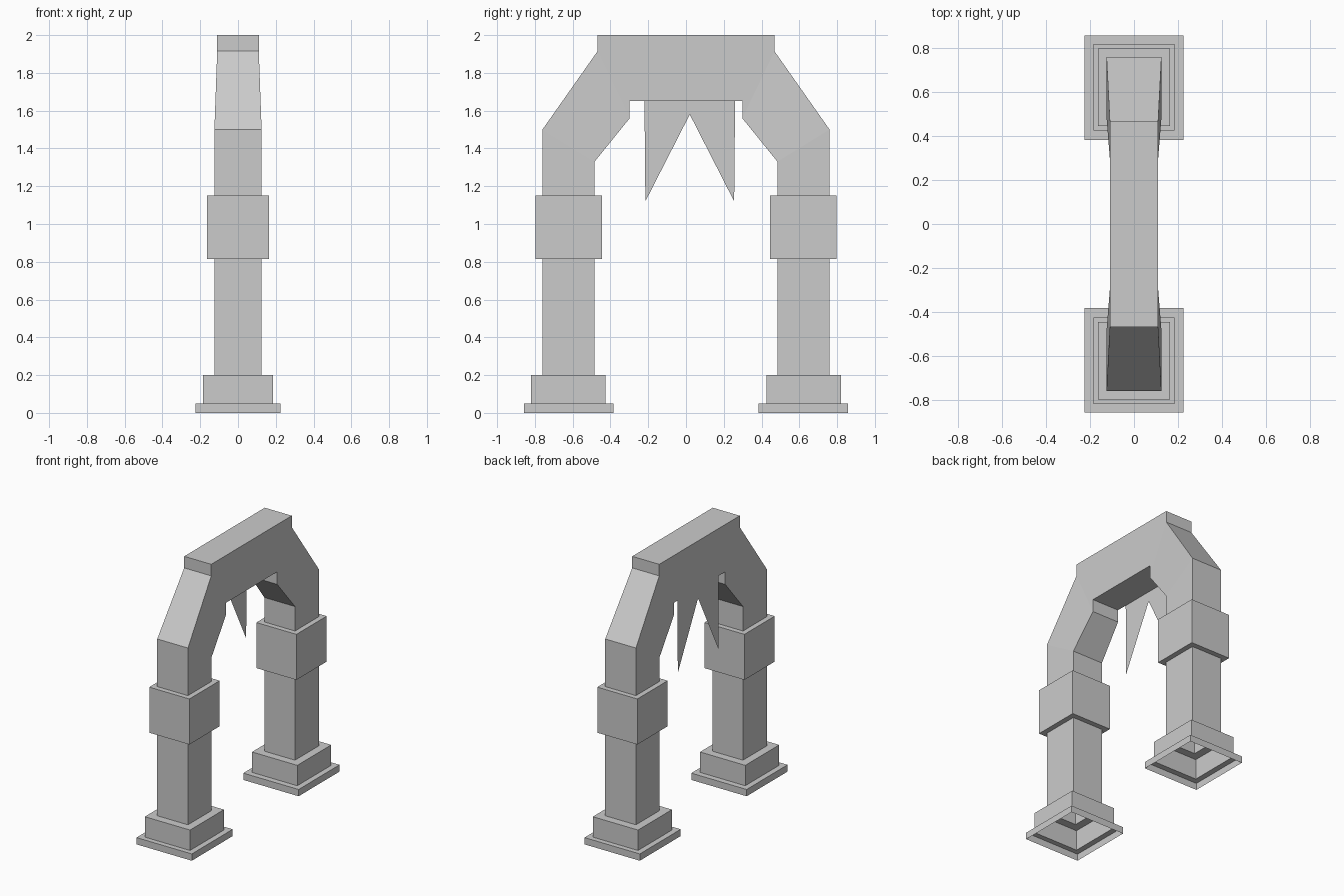
import bpy

if "Cube" in bpy.data.objects:
    bpy.data.objects.remove(bpy.data.objects["Cube"])


def make_object(name, verts, faces):
    mesh = bpy.data.meshes.new(name)
    mesh.from_pydata(verts, [], faces)
    mesh.update()
    obj = bpy.data.objects.new(name, mesh)
    bpy.context.collection.objects.link(obj)
    return obj


def ring(y_out, z_out, y_in, z_in, half):
    """Rectangular section spanning the arch thickness."""
    return [(half, y_out, z_out), (-half, y_out, z_out),
            (-half, y_in, z_in), (half, y_in, z_in)]


# Leg sections as stepped tiers: outer y, inner y, half width, bottom z, top z
tiers = [
    (0.858, 0.383, 0.225, 0.0, 0.05),    # foot slab
    (0.82, 0.426, 0.184, 0.05, 0.2),     # plinth
    (0.76, 0.484, 0.125, 0.2, 0.815),    # shaft
    (0.798, 0.446, 0.163, 0.815, 1.15),  # collar
]
half_path = []
for y_out, y_in, half, z0, z1 in tiers:
    half_path += [(y_out, z0, y_in, z0, half), (y_out, z1, y_in, z1, half)]

# Upper shaft, sloped shoulder and lintel end
half_path += [
    (0.76, 1.15, 0.484, 1.15, 0.125),
    (0.76, 1.5, 0.484, 1.33, 0.125),
    (0.468, 1.915, 0.298, 1.56, 0.11),
    (0.468, 2.0, 0.298, 1.652, 0.11),
]

# Mirror the path across y = 0 and skin it as one open-ended shell
path = half_path + [(-a, b, -c, d, h) for a, b, c, d, h in reversed(half_path)]
verts = [v for section in path for v in ring(*section)]
faces = []
for i in range(len(path) - 1):
    for k in range(4):
        a, b = i * 4 + k, i * 4 + (k + 1) % 4
        faces.append((a, b, b + 4, a + 4))
make_object("stone_arch", verts, faces)

# Thin torn banner with two points, hung on the -x face of the lintel
outline = [(-0.223, 1.995), (-0.215, 1.12), (0.02, 1.58), (0.255, 1.12), (0.263, 1.995)]
mid_top = (0.02, 1.995)
pts = [(-0.112, y, z) for y, z in outline + [mid_top]]
make_object("hanging_banner", pts, [(0, 1, 2, 5), (5, 2, 3, 4)])
